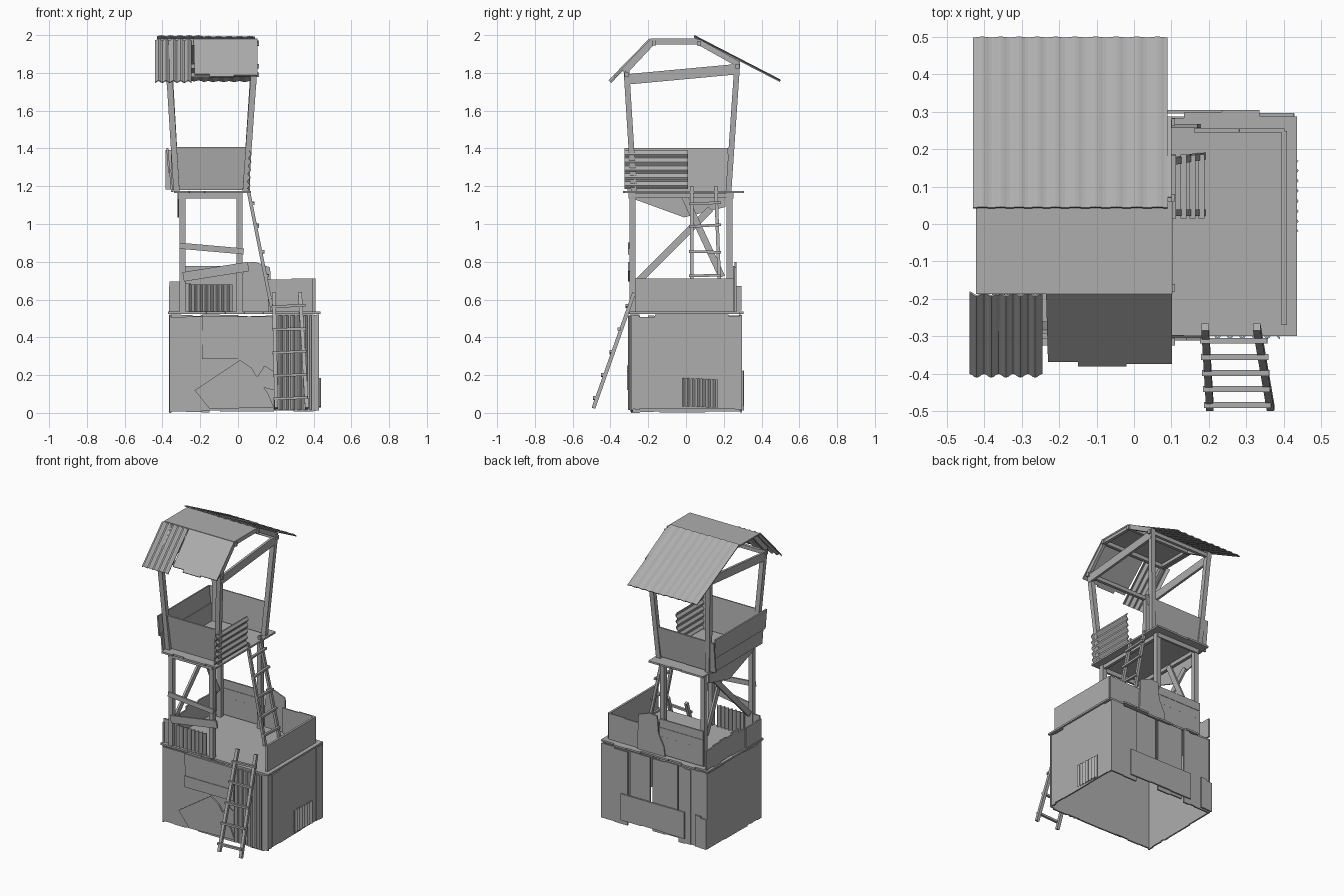
import bpy, bmesh, math, random
from mathutils import Vector as V

if "Cube" in bpy.data.objects:
    bpy.data.objects.remove(bpy.data.objects["Cube"])

random.seed(4)
X, Y, Z = V((1, 0, 0)), V((0, 1, 0)), V((0, 0, 1))
GREY = bpy.data.materials.new("weathered_grey")
GREY.diffuse_color = (0.42, 0.42, 0.42, 1)
GREY.use_nodes = True
GREY.node_tree.nodes["Principled BSDF"].inputs["Base Color"].default_value = GREY.diffuse_color


def finish(name, bm):
    bmesh.ops.recalc_face_normals(bm, faces=bm.faces)
    me = bpy.data.meshes.new(name)
    bm.to_mesh(me)
    bm.free()
    me.materials.append(GREY)
    ob = bpy.data.objects.new(name, me)
    bpy.context.collection.objects.link(ob)
    return ob


def sheet(name, pts, o, u, v, t=0.01):
    """Flat outline in the u/v plane, given thickness about its middle."""
    bm = bmesh.new()
    u, v = V(u).normalized(), V(v).normalized()
    n = u.cross(v).normalized() * t / 2
    a, b = [[bm.verts.new(V(o) + u * p + v * q + s * n) for p, q in pts] for s in (-1, 1)]
    bm.faces.new(a)
    bm.faces.new(b)
    for i in range(len(a)):
        j = (i + 1) % len(a)
        bm.faces.new((a[i], a[j], b[j], b[i]))
    return finish(name, bm)


def ragged(a0, a1, b0, b1, n=4, amp=0.008):
    """Rectangle outline with stepped, broken ends."""
    w = (a1 - a0) / n
    top, bot = [], []
    for i in range(n):
        k, m = random.uniform(-amp, amp), random.uniform(0, amp)
        top += [(a0 + i * w, b1 + k), (a0 + (i + 1) * w - 0.002, b1 + k)]
        bot += [(a0 + i * w, b0 + m), (a0 + (i + 1) * w - 0.002, b0 + m)]
    return bot + top[::-1]


def beam(name, p, q, w=0.03, d=0.03, side=X):
    """Rectangular timber between two points; w lies along side."""
    p, q = V(p), V(q)
    f = (q - p).normalized()
    s = (side - f * side.dot(f)).normalized()
    L = (q - p).length
    return sheet(name, [(-w / 2, 0), (w / 2, 0), (w / 2, L), (-w / 2, L)], p, s, f, d)


def corrugated(name, o, u, v, w, h, n, amp=0.008, t=0.006):
    """Wavy sheet, n waves along u, running along v."""
    u, v = V(u).normalized(), V(v).normalized()
    m = u.cross(v).normalized()
    prof = [(w * i / (n * 6), amp * math.cos(i * math.pi / 3)) for i in range(n * 6 + 1)]
    pts = prof + [(a, b - t) for a, b in prof[::-1]]
    bm = bmesh.new()
    a, b = [[bm.verts.new(V(o) + u * p + m * q + v * k) for p, q in pts] for k in (0, h)]
    N = len(pts)
    for i in range(N):
        j = (i + 1) % N
        bm.faces.new((a[i], a[j], b[j], b[i]))
    for r in (a, b):
        for i in range(n * 6):
            bm.faces.new((r[i], r[i + 1], r[N - 2 - i], r[N - 1 - i]))
    return finish(name, bm)


def ladder(name, p, q, side, w, rungs, r=0.018):
    p, q, side = V(p), V(q), V(side)
    for k, nm in ((0, "left"), (1, "right")):
        e = side * w * k
        lean = side * (0.012 if k == 0 else -0.012)
        beam(f"{name}_{nm}_rail", p + e - lean * k, q + e + lean * k, r, r, side)
    out = side.cross(q - p).normalized() * 0.012
    for i, f in enumerate(rungs):
        c = p.lerp(q, f) + out * (1 if out.z >= 0 else -1)
        dz = Z * random.uniform(-0.006, 0.006)
        beam(f"{name}_rung_{i}", c - side * 0.015 - dz, c + side * (w + 0.015) + dz, 0.014, 0.016, Z)


def wall(name, o, u, edges, z0, z1, amp=0.008):
    """Row of upright panels set between the given edges."""
    for i, (a, b) in enumerate(zip(edges, edges[1:])):
        off = u.cross(Z) * random.uniform(-0.004, 0.004)
        sheet(f"{name}_{i}", ragged(a, b + 0.002, z0, z1, 2, amp), V(o) + off, u, Z, 0.01)


# Ground floor walls (open underneath)
wall("front_wall", (0, -0.287, 0), X, (-0.362, -0.19, 0, 0.19, 0.4, 0.428), 0.005, 0.515)
wall("right_wall", (0.424, 0, 0), Y, (-0.29, -0.245, -0.085, 0.225, 0.295), 0.015, 0.515)
wall("left_wall", (-0.357, 0, 0), Y, (-0.29, -0.2, -0.14, -0.09, 0.295), 0.0, 0.515)
wall("back_wall_right", (0, 0.288, 0), X, (0.23, 0.428), 0.01, 0.515)
wall("back_wall_middle", (0, 0.28, 0), X, (0.07, 0.22), 0.1, 0.515)
wall("back_wall_left", (0, 0.288, 0), X, (-0.362, -0.24, -0.15), 0.0, 0.515)
wall("back_wall_plank", (0, 0.288, 0), X, (-0.14, 0.05), 0.02, 0.515)
sheet("back_patch", ragged(-0.2, 0.28, 0.04, 0.22, 3, 0.004), (0, 0.3, 0), X, Z)
sheet("back_corner_patch", ragged(-0.365, -0.28, 0.01, 0.22, 2), (0, 0.303, 0), X, Z)

# Patches on the front and right walls
for i in range(3):
    sheet(f"front_siding_{i}", ragged(-0.19, 0.18, 0.285 + i * 0.075, 0.362 + i * 0.075, 1, 0.003),
          (0, -0.296 + 0.003 * (i % 2), 0), X, Z, 0.008)
sheet("leaning_board", [(-0.23, 0.12), (0.01, 0.28), (0.07, 0.24), (0.16, 0.10), (0.19, 0.03), (-0.15, 0.02)],
      (0, -0.303, 0), X, Z, 0.01)
sheet("small_leaning_board", [(0.075, 0.15), (0.14, 0.25), (0.19, 0.22), (0.19, 0.12)], (0, -0.308, 0), X, Z, 0.008)
corrugated("front_corrugated_patch", (0.19, -0.3, 0.015), X, Z, 0.2, 0.5, 6)
corrugated("right_corrugated_patch", (0.434, -0.02, 0.035), (0, 1, -0.04), Z, 0.19, 0.15, 7, 0.006)

# Ground floor deck
sheet("lower_deck", ragged(-0.37, 0.438, -0.305, 0.293, 8, 0.012), (0, 0, 0.53), X, Y, 0.012)

# Parapet around the lower deck
sheet("right_parapet", ragged(-0.27, 0.25, 0.53, 0.712, 1, 0.001), (0.402, 0, 0), Y, Z, 0.014)
sheet("back_parapet", ragged(0.16, 0.405, 0.53, 0.708, 2, 0.004), (0, 0.25, 0), X, Z)
sheet("back_tall_board", [(-0.03, 0.53), (0.18, 0.53), (0.17, 0.77), (0.09, 0.8), (0.03, 0.795), (0.02, 0.68), (-0.02, 0.6)],
      (0, 0.262, 0), X, Z)
wall("left_parapet", (-0.357, 0, 0), Y, (-0.285, -0.12, 0.02, 0.14, 0.295), 0.53, 0.68, 0.015)
sheet("front_parapet", ragged(-0.362, -0.25, 0.53, 0.69, 2), (0, -0.275, 0), X, Z)
corrugated("front_parapet_corrugated", (-0.26, -0.285, 0.53), X, Z, 0.23, 0.15, 8)
for i in range(4):
    sheet(f"back_plank_{i}", ragged(-0.31, 0.02, 0.54 + i * 0.06, 0.6 + i * 0.06, 1, 0.003), (0, 0.255, 0), X, Z)

# Lower tower posts and braces
for sx, x in (("left", -0.295), ("right", 0.008)):
    for sy, y in (("front", -0.284), ("back", 0.23)):
        beam(f"{sy}_{sx}_lower_post", (x, y, 0.53), (x, y, 1.17), 0.032, 0.032)
for sy, y in (("front", -0.298), ("back", 0.244)):
    beam(f"{sy}_top_beam", (-0.31, y, 1.15), (0.02, y, 1.15), 0.03, 0.014, Z)
beam("front_middle_rail", (-0.31, -0.302, 0.885), (0.03, -0.302, 0.855), 0.032, 0.012, Z)
beam("front_lower_rail", (-0.29, -0.302, 0.72), (0.055, -0.302, 0.775), 0.05, 0.012, Z)
beam("left_brace", (-0.3, -0.25, 0.70), (-0.3, 0.13, 1.08), 0.035, 0.014, Y)
beam("left_cross_brace", (-0.285, -0.01, 1.15), (-0.285, 0.19, 0.72), 0.035, 0.014, Y)
for x in (-0.295, 0.008):
    beam("side_top_beam", (x, -0.28, 1.15), (x, 0.23, 1.15), 0.025, 0.02, Z)
sheet("left_hanging_sheet", [(-0.27, 1.165), (-0.27, 1.13), (-0.01, 1.035), (0.21, 1.09), (0.21, 1.165)],
      (-0.316, 0, 0), Y, Z, 0.008)

# Upper platform
sheet("upper_deck", ragged(-0.34, 0.07, -0.335, 0.295, 5, 0.012), (0, 0, 1.17), X, Y, 0.012)

# Upper splayed posts
for sx, x0, x1 in (("left", -0.325, -0.365), ("right", 0.04, 0.085)):
    for sy, y0, y1, z1 in (("front", -0.275, -0.315, 1.81), ("back", 0.225, 0.272, 1.86)):
        beam(f"{sy}_{sx}_upper_post", (x0, y0, 1.17), (x1, y1, z1), 0.032, 0.03)

# Guard panels around the platform, leaning outwards
sheet("front_guard", ragged(-0.355, 0.065, 0, 0.23, 1, 0.002), (0, -0.265, 1.18), X, (0, -0.1, 1), 0.01)
sheet("back_guard", ragged(-0.383, 0.06, 0, 0.21, 2, 0.006), (0, 0.225, 1.18), X, (0, 0.1, 1), 0.01)
sheet("left_guard_lower", ragged(-0.31, 0.23, 0, 0.12, 1, 0.004), (-0.35, 0, 1.17), Y, (-0.08, 0, 1))
sheet("left_guard_upper", ragged(-0.325, 0.225, 0.1, 0.23, 1, 0.004), (-0.356, 0, 1.17), Y, (-0.08, 0, 1))
corrugated("right_guard_corrugated", (0.052, -0.325, 1.185), (0.05, 0, 1), Y, 0.205, 0.335, 5, 0.006)

# Roof frame
for sx, x in (("left", -0.37), ("right", 0.09)):
    beam(f"{sx}_tie_beam", (x, -0.32, 1.765), (x, 0.275, 1.82), 0.055, 0.016, Z)
    beam(f"{sx}_front_rafter", (x, -0.325, 1.805), (x, -0.175, 1.965), 0.03, 0.02, Z)
    beam(f"{sx}_ridge_tie", (x, -0.19, 1.963), (x, 0.075, 1.963), 0.025, 0.02, Z)
    beam(f"{sx}_back_rafter", (x, 0.065, 1.965), (x, 0.28, 1.845), 0.03, 0.02, Z)
for nm, y, z in (("front", -0.315, 1.79), ("back", 0.272, 1.835), ("upper_front", -0.17, 1.958), ("upper_back", 0.07, 1.955)):
    beam(f"{nm}_roof_beam", (-0.385, y, z), (0.11, y, z), 0.025, 0.02, Z)

# Roof covering
sheet("roof_top", ragged(-0.422, 0.105, -0.188, 0.058, 1, 0.002), (0, 0, 1.976), X, Y, 0.01)
for i, x in enumerate((-0.43, -0.185)):
    corrugated(f"roof_back_sheet_{i}", (x, 0.045, 1.9975 - i * 0.003), X, (0, 0.455, -0.235),
               0.245 + i * 0.03, 0.512, 5, -0.0025, 0.006)
slope = V((0, -0.215, -0.22))
corrugated("roof_front_corrugated", (-0.44, -0.185, 1.973), X, slope, 0.195, 0.31, 5, 0.007)
sheet("roof_front_sheet", [(-0.235, 0), (0.102, 0), (0.102, 0.265), (-0.02, 0.265), (-0.02, 0.275), (-0.15, 0.275),
      (-0.15, 0.258), (-0.23, 0.258)], (0, -0.185, 1.975), X, slope, 0.01)

# Ladders
ladder("lower_ladder", (0.203, -0.49, 0.025), (0.19, -0.275, 0.635), X, 0.15, (0.08, 0.28, 0.48, 0.68, 0.88), 0.02)
ladder("upper_ladder", (0.182, 0.03, 0.54), (0.05, 0.03, 1.2), Y, 0.14, (0.1, 0.28, 0.47, 0.68, 0.86))
